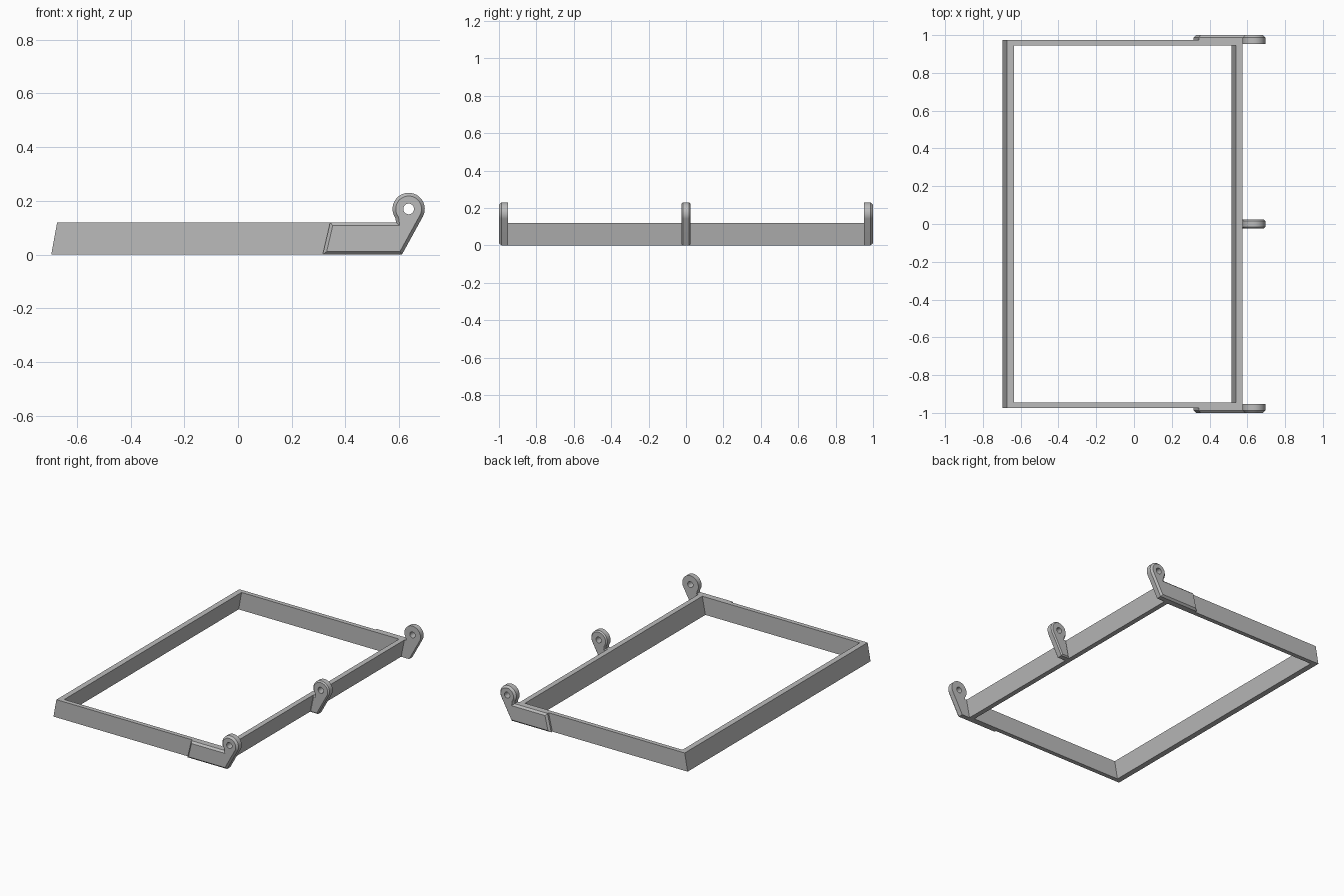
import bpy, bmesh, math
from mathutils import Vector

if "Cube" in bpy.data.objects:
    bpy.data.objects.remove(bpy.data.objects["Cube"])

grey = bpy.data.materials.new("plain grey")
grey.diffuse_color = (0.5, 0.5, 0.5, 1)
grey.use_nodes = True
grey.node_tree.nodes["Principled BSDF"].inputs["Base Color"].default_value = grey.diffuse_color

EYE, R, HOLE = Vector((0.635, 0.17)), 0.06, 0.02


def finish(name, bm, smooth=True):
    bmesh.ops.recalc_face_normals(bm, faces=bm.faces)
    me = bpy.data.meshes.new(name)
    bm.to_mesh(me)
    bm.free()
    me.materials.append(grey)
    ob = bpy.data.objects.new(name, me)
    bpy.context.collection.objects.link(ob)
    if smooth:
        bpy.ops.object.select_all(action='DESELECT')
        ob.select_set(True)
        bpy.context.view_layer.objects.active = ob
        bpy.ops.object.shade_smooth_by_angle(angle=math.radians(25))
    return ob


def arc(r, a0, a1, n):
    return [EYE + r * Vector((math.cos(a), math.sin(a)))
            for a in (math.radians(a0 + (a1 - a0) * i / n) for i in range(n + 1))]


def inset(pts, d):
    """Offset a counter-clockwise outline inwards with mitred corners."""
    out = []
    for i, p in enumerate(pts):
        a, b = (p - pts[i - 1]).normalized(), (pts[(i + 1) % len(pts)] - p).normalized()
        n1, n2 = Vector((-a.y, a.x)), Vector((-b.y, b.x))
        out.append(p + (n1 + n2) * d / (1 + n1.dot(n2)))
    return out


def bracket(name, outline, layers):
    """Pierced plate; layers are (y, inset) pairs from one cap to the other."""
    bm = bmesh.new()

    def ring(pts, y):
        return [bm.verts.new((p.x, y, p.y)) for p in pts]

    def skin(r1, r2):
        for i in range(len(r1)):
            bm.faces.new((r1[i - 1], r1[i], r2[i], r2[i - 1]))

    hole = arc(HOLE, 0, 360, 32)[:-1]
    outer = [ring(inset(outline, d), y) for y, d in layers]
    inner = [ring(hole, layers[k][0]) for k in (0, -1)]
    for r1, r2 in zip(outer, outer[1:]):
        skin(r1, r2)
    skin(*inner)
    for o, h in ((outer[0], inner[0]), (outer[-1], inner[1])):
        edges = [bm.edges.get((r[i - 1], r[i])) for r in (o, h) for i in range(len(r))]
        bmesh.ops.triangle_fill(bm, edges=edges, use_beauty=True)
    return finish(name, bm)


# Slanted rectangular frame: four rectangular loops skinned together
bm = bmesh.new()
loops = []
for x0, x1, y, z in ((-0.695, 0.55, 0.975, 0), (-0.673, 0.575, 0.975, 0.12),
                     (-0.635, 0.54, 0.945, 0.12), (-0.657, 0.517, 0.945, 0)):
    loops.append([bm.verts.new(c) for c in ((x0, -y, z), (x1, -y, z), (x1, y, z), (x0, y, z))])
for k in range(4):
    a, b = loops[k], loops[(k + 1) % 4]
    for i in range(4):
        bm.faces.new((a[i - 1], a[i], b[i], b[i - 1]))
finish("frame", bm, smooth=False)

# Shared eye outline, then the short lug and the long side plate
head = [Vector((0.61, 0))] + arc(R, -29, 215, 40) + [Vector((0.588, 0.12))]
lug = [Vector((0.55, 0))] + head + [Vector((0.575, 0.12))]
plate = [Vector((0.315, 0))] + head + [Vector((0.343, 0.12))]

# Middle hinge lug
bracket("middle_lug", lug, [(-0.025, 0.008), (-0.017, 0), (0.017, 0), (0.025, 0.008)])

# End hinge lugs with chamfered side plates
for side, s in (("front", -1), ("back", 1)):
    bracket(side + "_lug", lug, [(s * 0.953, 0), (s * 0.975, 0)])
    bracket(side + "_side_plate", plate, [(s * 0.975, 0), (s * 0.987, 0), (s * 1.0, 0.012)])
